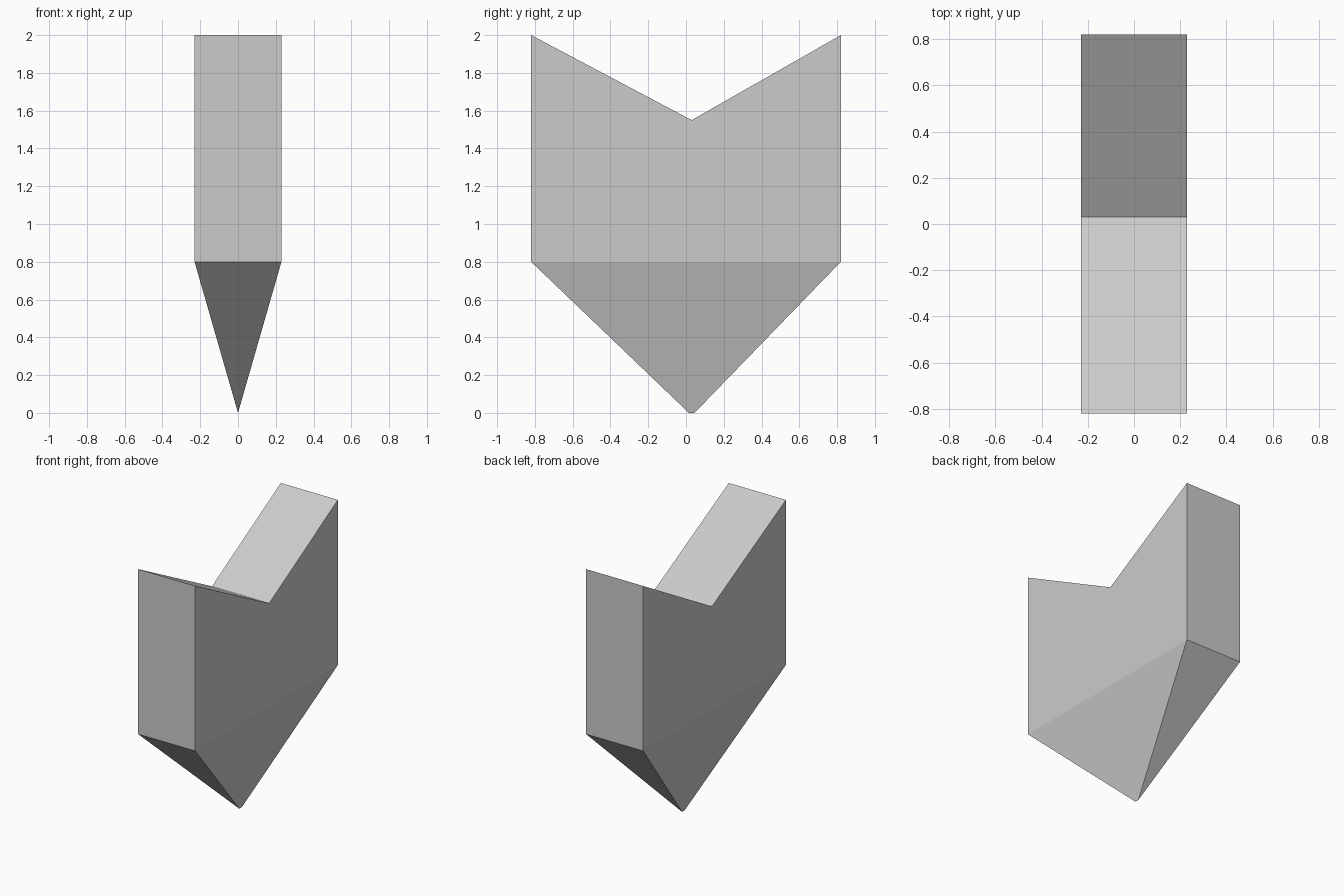
import bpy
import bmesh

if "Cube" in bpy.data.objects:
    bpy.data.objects.remove(bpy.data.objects["Cube"], do_unlink=True)

HALF_WIDTH = 0.23
HALF_DEPTH = 0.82

# Single matte grey
grey = bpy.data.materials.new("light_grey")
grey.use_nodes = True
colour = (0.6, 0.6, 0.6, 1)
grey.diffuse_color = colour
grey.node_tree.nodes["Principled BSDF"].inputs["Base Color"].default_value = colour

# Notched slab: side profile (y, z) repeated on both flanks
profile = [(-HALF_DEPTH, 0.8), (HALF_DEPTH, 0.8), (HALF_DEPTH, 2.0),
           (0.03, 1.55), (-HALF_DEPTH, 2.0)]
bm = bmesh.new()
right, left = [[bm.verts.new((x, y, z)) for y, z in profile]
               for x in (-HALF_WIDTH, HALF_WIDTH)]
bm.faces.new(right)
bm.faces.new(left)
for i in range(1, len(profile)):
    j = (i + 1) % len(profile)
    bm.faces.new((right[i], right[j], left[j], left[i]))

# Wedge tapering to a short bottom edge
tip_front = bm.verts.new((0, 0.015, 0))
tip_back = bm.verts.new((0, 0.045, 0))
for side in (right, left):
    bm.faces.new((side[0], side[1], tip_back, tip_front))
bm.faces.new((right[0], left[0], tip_front))
bm.faces.new((right[1], left[1], tip_back))
bmesh.ops.recalc_face_normals(bm, faces=bm.faces)

mesh = bpy.data.meshes.new("notched_wedge")
bm.to_mesh(mesh)
bm.free()
mesh.materials.append(grey)
wedge = bpy.data.objects.new("notched_wedge", mesh)
bpy.context.collection.objects.link(wedge)
